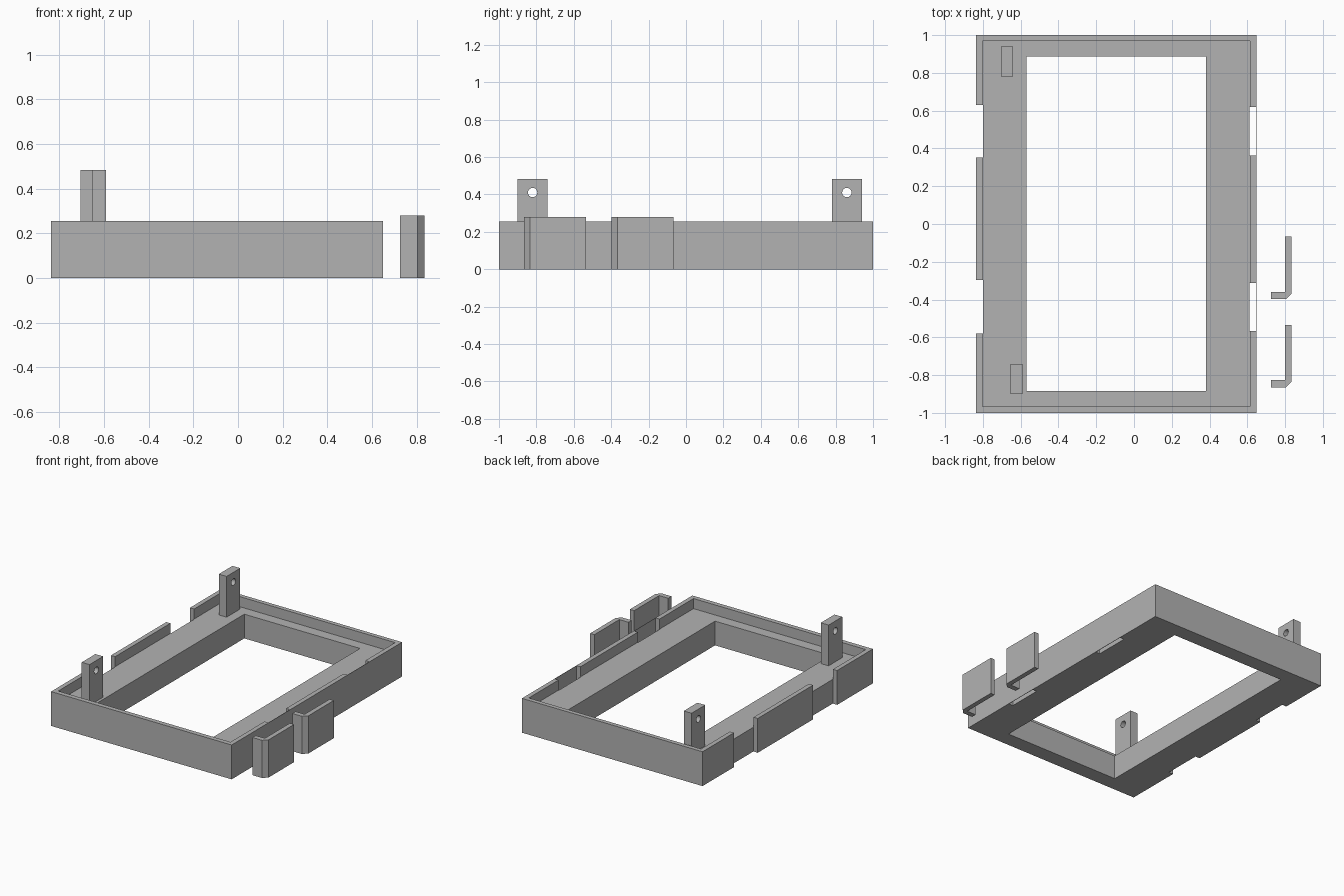
import bpy
import bmesh
import math
from mathutils import Matrix, Vector

default = bpy.data.objects.get("Cube")
if default:
    bpy.data.objects.remove(default, do_unlink=True)

grey = bpy.data.materials.new("plain grey")
grey.use_nodes = True
colour = (0.45, 0.45, 0.45, 1)
grey.diffuse_color = colour
grey.node_tree.nodes["Principled BSDF"].inputs["Base Color"].default_value = colour


def add_object(name, bm):
    bmesh.ops.recalc_face_normals(bm, faces=bm.faces)
    mesh = bpy.data.meshes.new(name)
    bm.to_mesh(mesh)
    bm.free()
    mesh.materials.append(grey)
    obj = bpy.data.objects.new(name, mesh)
    bpy.context.collection.objects.link(obj)
    return obj


def box(name, x, y, z):
    bm = bmesh.new()
    low, high = Vector((x[0], y[0], z[0])), Vector((x[1], y[1], z[1]))
    place = Matrix.Translation((low + high) / 2) @ Matrix.Diagonal((*(high - low), 1))
    bmesh.ops.create_cube(bm, size=1, matrix=place)
    return add_object(name, bm)


def prism(name, outline, height):
    bm = bmesh.new()
    base = bm.faces.new([bm.verts.new((x, y, 0)) for x, y in outline])
    extruded = bmesh.ops.extrude_face_region(bm, geom=[base])["geom"]
    top = [v for v in extruded if isinstance(v, bmesh.types.BMVert)]
    bmesh.ops.translate(bm, verts=top, vec=(0, 0, height))
    return add_object(name, bm)


def cut(obj, cutter):
    cutter.hide_render = True
    mod = obj.modifiers.new("cut", "BOOLEAN")
    mod.operation = "DIFFERENCE"
    mod.solver = "EXACT"
    mod.object = cutter
    bpy.context.view_layer.objects.active = obj
    bpy.ops.object.modifier_apply(modifier=mod.name)
    bpy.data.objects.remove(cutter, do_unlink=True)


# Frame: solid tray, recessed behind a raised rim, with an open middle
FLOOR, RIM = 0.18, 0.255
through = (-0.1, 0.4)
frame = box("frame", (-0.836, 0.648), (-1, 1), (0, RIM))
cut(frame, box("recess_cutter", (-0.802, 0.614), (-0.965, 0.968), (FLOOR, 0.4)))
cut(frame, box("opening_cutter", (-0.57, 0.381), (-0.885, 0.888), through))

# Open notches on the right side, closed slots behind a thin skin on the left
for y in ((0.352, 0.63), (-0.58, -0.297)):
    cut(frame, box("notch_cutter", (-0.9, -0.8), y, through))
for y in ((0.362, 0.62), (-0.566, -0.312)):
    cut(frame, box("slot_cutter", (0.611, 0.645), y, through))

# Upright mounting posts with a round hole
for name, x, y in (("front_post", -0.622, -0.82), ("back_post", -0.672, 0.86)):
    post = box(name, (x - 0.032, x + 0.032), (y - 0.08, y + 0.08), (FLOOR, 0.483))
    bm = bmesh.new()
    bmesh.ops.create_cone(bm, cap_ends=True, segments=32, radius1=0.025,
                          radius2=0.025, depth=0.2,
                          matrix=Matrix.Translation((x, y, 0.41))
                          @ Matrix.Rotation(math.pi / 2, 4, "Y"))
    cut(post, add_object("hole_cutter", bm))

# Loose hooked clips beside the frame, with a bevelled outer corner
clip_outline = [(0.725, 0), (0.804, 0), (0.835, 0.031), (0.835, 0.331),
                (0.8, 0.331), (0.8, 0.038), (0.725, 0.038)]
for name, y in (("front_clip", -0.865), ("back_clip", -0.398)):
    prism(name, [(px, py + y) for px, py in clip_outline], 0.28)
